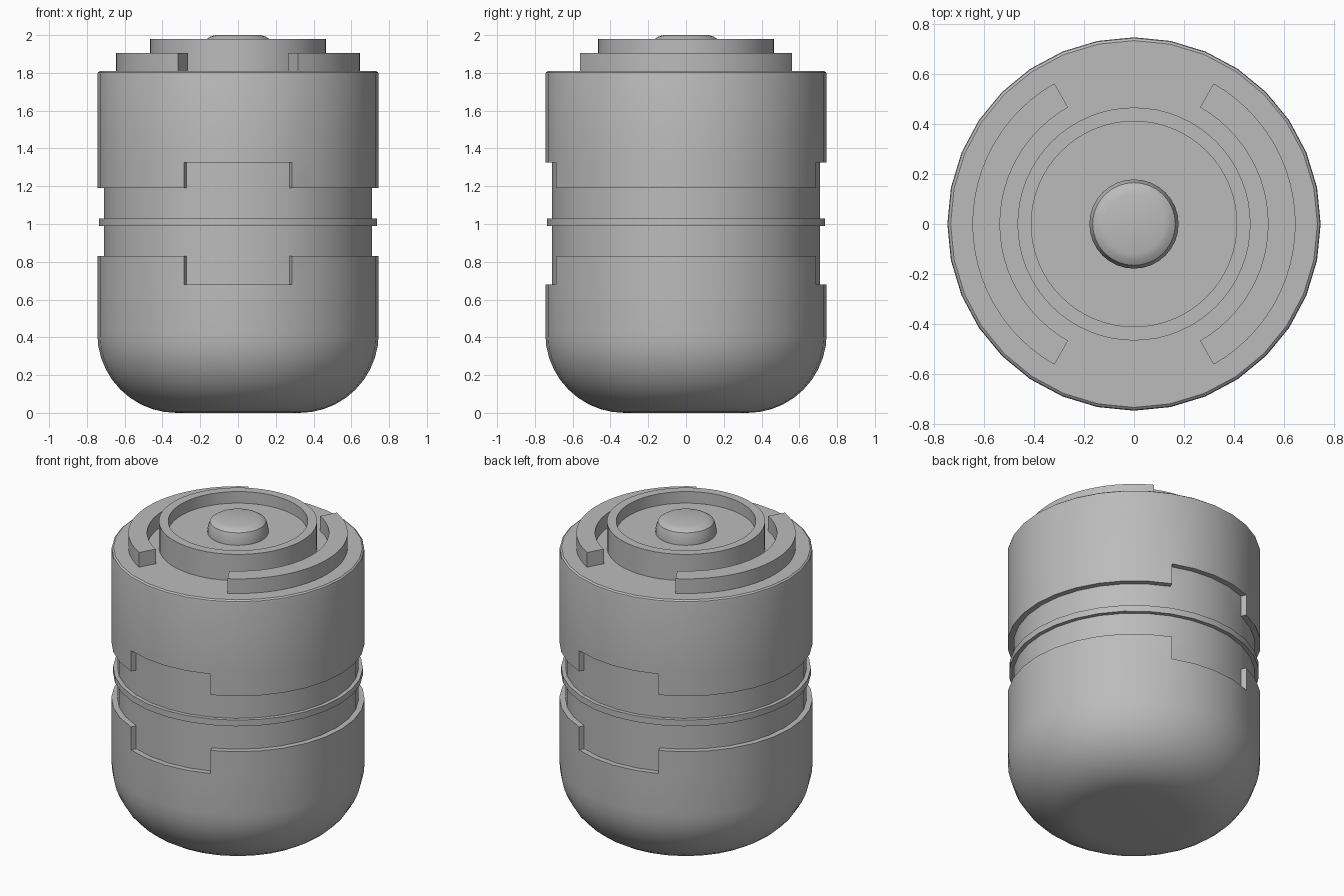
import bpy, bmesh
from math import sin, cos, pi, radians, atan2, hypot

cube = bpy.data.objects.get("Cube")
if cube:
    bpy.data.objects.remove(cube)

grey = bpy.data.materials.new("plain_grey")
grey.use_nodes = True
COLOUR = (0.5, 0.5, 0.5, 1)
grey.diffuse_color = COLOUR
grey.node_tree.nodes["Principled BSDF"].inputs["Base Color"].default_value = COLOUR


def finish(name, bm):
    bmesh.ops.recalc_face_normals(bm, faces=bm.faces)
    mesh = bpy.data.meshes.new(name)
    bm.to_mesh(mesh)
    bm.free()
    mesh.materials.append(grey)
    obj = bpy.data.objects.new(name, mesh)
    bpy.context.collection.objects.link(obj)
    bpy.ops.object.select_all(action="DESELECT")
    obj.select_set(True)
    bpy.context.view_layer.objects.active = obj
    bpy.ops.object.shade_smooth_by_angle(angle=radians(30))
    return obj


def sweep(profile, steps, start=0, end=360, closed=False):
    """Turn a (radius, height) profile about the z axis."""
    bm = bmesh.new()
    verts = [bm.verts.new((r * cos(radians(start)), r * sin(radians(start)), z))
             for r, z in profile]
    edges = [bm.edges.new(pair) for pair in zip(verts, verts[1:])]
    if closed:
        edges.append(bm.edges.new((verts[-1], verts[0])))
    bmesh.ops.spin(bm, geom=verts + edges, cent=(0, 0, 0), axis=(0, 0, 1),
                   angle=radians(end - start), steps=steps)
    bmesh.ops.remove_doubles(bm, verts=bm.verts, dist=0.0005)
    if closed and end - start < 360:
        bmesh.ops.holes_fill(bm, edges=[e for e in bm.edges if e.is_boundary])
    return bm


# Body: rounded base, straight wall, softened top edge
R, CORE = 0.745, 0.71
bend = [(0.325 + 0.42 * sin(a), 0.42 - 0.42 * cos(a))
        for a in (i * pi / 20 for i in range(11))]
wall = [(R, z) for z in (0.68, 0.83, 1.19, 1.325, 1.79)]
body = sweep([(0, 0)] + bend + wall + [(0.742, 1.802), (0.732, 1.81), (0, 1.81)], 32)

# Sink the waist groove and its deeper front and back notches
sunk = []
for f in body.faces:
    c = f.calc_center_median()
    notch = abs(atan2(c.x, abs(c.y))) < radians(22.5)
    if hypot(c.x, c.y) > 0.7 and (0.83 < c.z < 1.19 or notch and 0.68 < c.z < 1.325):
        sunk.append(f)
out = bmesh.ops.extrude_face_region(body, geom=sunk)
bmesh.ops.delete(body, geom=[f for f in sunk if f.is_valid], context="FACES")
for v in out["geom"]:
    if isinstance(v, bmesh.types.BMVert):
        v.co.x *= CORE / R
        v.co.y *= CORE / R
finish("body", body)

# Thin band round the waist
finish("waist_band", sweep([(0.70, 0.99), (0.735, 0.99), (0.735, 1.03), (0.70, 1.03)],
                           32, closed=True))

# Collar with a raised floor inside
finish("collar", sweep([(0.465, 1.80), (0.465, 1.98), (0.41, 1.98),
                        (0.41, 1.905), (0, 1.905)], 64))

# Domed button in the collar
finish("button", sweep([(0.178, 1.90), (0.178, 1.94), (0.165, 1.98), (0.145, 1.993),
                        (0.12, 2.0), (0, 2.0)], 32))

# Curved lugs on either side
for side, middle in (("left", 0), ("right", 180)):
    finish(side + "_lug", sweep([(0.535, 1.80), (0.645, 1.80), (0.645, 1.905), (0.535, 1.905)],
                                24, middle - 60.5, middle + 60.5, closed=True))
